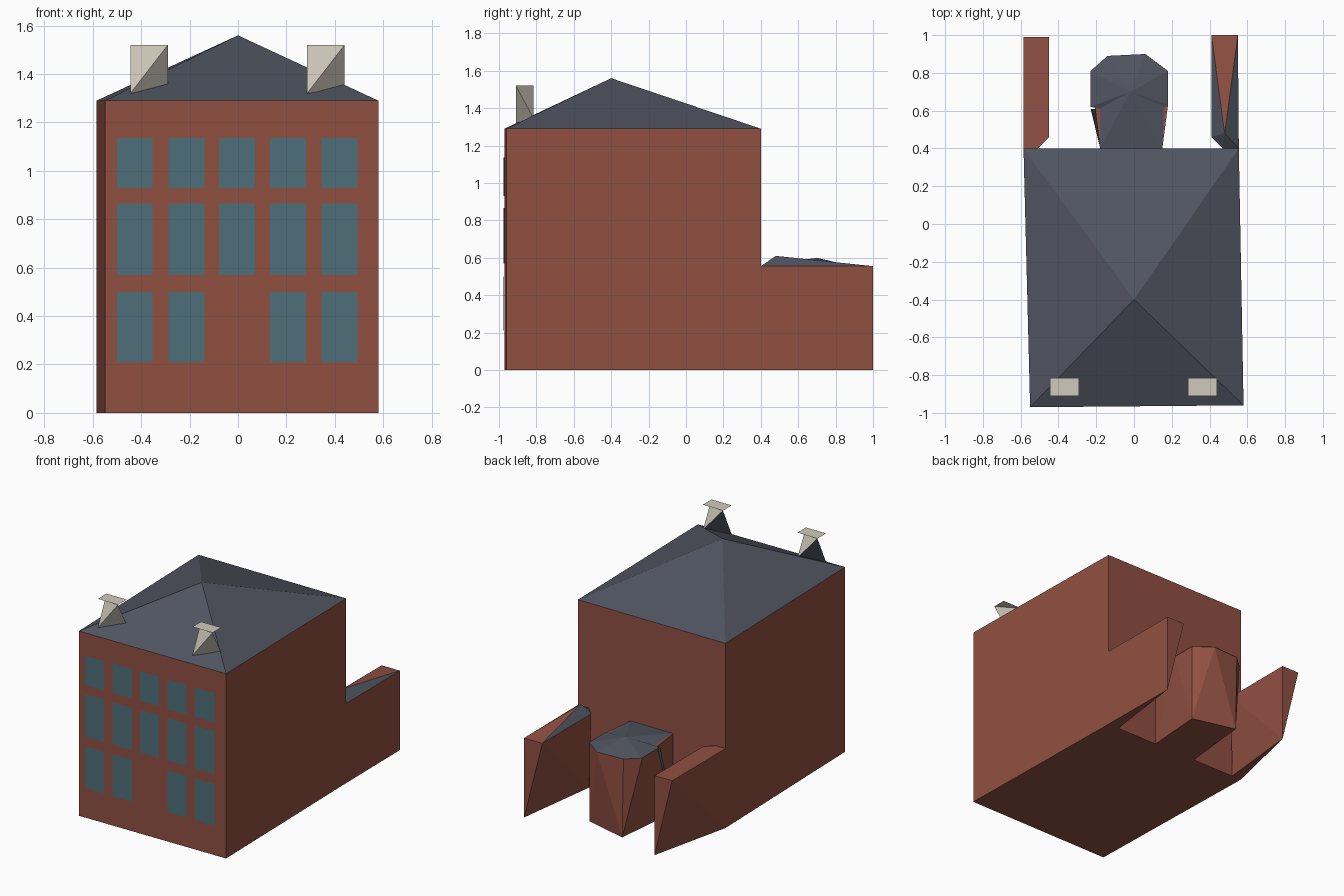
import bpy, bmesh
from mathutils import Vector

if "Cube" in bpy.data.objects:
    bpy.data.objects.remove(bpy.data.objects["Cube"])


def material(name, rgb):
    m = bpy.data.materials.new(name)
    m.diffuse_color = (*rgb, 1)
    m.use_nodes = True
    m.node_tree.nodes["Principled BSDF"].inputs["Base Color"].default_value = m.diffuse_color
    return m


BRICK = material("brick red", (0.282, 0.080, 0.054))
SLATE = material("slate grey", (0.082, 0.091, 0.119))
GLASS = material("window blue", (0.078, 0.158, 0.198))
CREAM = material("stone cream", (0.631, 0.591, 0.503))


def make(name, bm, *mats):
    me = bpy.data.meshes.new(name)
    bm.to_mesh(me)
    bm.free()
    for m in mats:
        me.materials.append(m)
    ob = bpy.data.objects.new(name, me)
    bpy.context.collection.objects.link(ob)
    return ob


def at(points, z):
    return [(x, y, z) for x, y in points]


def hull(name, pts, mat):
    """Closed solid around the given corners."""
    bm = bmesh.new()
    for p in pts:
        bm.verts.new(p)
    bmesh.ops.convex_hull(bm, input=bm.verts)
    bmesh.ops.dissolve_limit(bm, angle_limit=0.01, verts=bm.verts, edges=bm.edges)
    bmesh.ops.recalc_face_normals(bm, faces=bm.faces)
    return make(name, bm, mat)


def fan(name, ring, z, apex, *mats):
    """Hipped roof: counter-clockwise eave outline joined to a peak."""
    bm = bmesh.new()
    vs = [bm.verts.new(p) for p in at(ring, z)]
    top = bm.verts.new(apex)
    for a, b in zip(vs, vs[1:] + vs[:1]):
        bm.faces.new((a, b, top))
    return make(name, bm, *mats)


def plate(name, corners, *mats):
    bm = bmesh.new()
    bm.faces.new([bm.verts.new(c) for c in corners])
    return make(name, bm, *mats)


# Main house block and its pyramid roof
base = [(-0.55, -0.97), (0.58, -0.96), (0.555, 0.40), (-0.585, 0.40)]
hull("house_walls", at(base, 0) + at(base, 1.29), BRICK)
fan("main_roof", base, 1.29, (0, -0.40, 1.56), SLATE)

# Rear wings, each narrowing to an edge at the foot of its free end
WING = 0.555
left_top = [(-0.585, 0.40), (-0.51, 0.40), (-0.45, 0.46), (-0.45, 0.99), (-0.585, 0.99)]
hull("left_wing", at(left_top, WING)
     + at([(-0.585, 0.40), (-0.51, 0.40), (-0.45, 0.99)], 0), BRICK)
right_top = [(0.47, 0.40), (0.555, 0.40), (0.55, 1.0), (0.41, 1.0), (0.41, 0.46)]
hull("right_wing", at(right_top, WING)
     + at([(0.47, 0.40), (0.555, 0.40), (0.55, 1.0)], 0), BRICK)
cap = fan("right_wing_roof", right_top, WING, (0.48, 0.48, 0.61), SLATE, BRICK)
for f in cap.data.polygons:                      # end slope is brick
    if f.center.y > 0.8:
        f.material_index = 1

# Rear bay with its low roof and a small side pane
bay_end = [(0.18, 0.63), (0.18, 0.81), (0.06, 0.90), (-0.14, 0.89), (-0.23, 0.81)]
bay_top = [(0.15, 0.40)] + bay_end + [(-0.18, 0.62), (-0.18, 0.40)]
hull("bay_walls", at(bay_top, 0.55)
     + at([(0.15, 0.40), (0.18, 0.81), (-0.13, 0.89), (-0.18, 0.40)], 0), BRICK)
fan("bay_roof", [(0.15, 0.40), (0.16, 0.62)] + bay_end
    + [(-0.23, 0.62), (-0.18, 0.61), (-0.18, 0.40)], 0.552, (-0.02, 0.70, 0.60), SLATE)
plate("bay_side_pane", [(-0.23, 0.61, 0.54), (-0.183, 0.61, 0.54), (-0.183, 0.42, 0.05)], GLASS)

# Chimneys: wedge stems with flat caps, rear underside in slate
for side, x in (("left", -0.445), ("right", 0.285)):
    w = 0.155
    f, b, t = -0.91, -0.815, 1.52
    stem = hull(side + "_chimney", [(x, f, 1.32), (x + w, b, 1.345),
                                    (x, b, t), (x + w, f, t)], CREAM)
    stem.data.materials.append(SLATE)
    for p in stem.data.polygons:
        if p.normal.x < -0.2 and p.normal.z < 0.3 and p.normal.y > 0:
            p.material_index = 1
    plate(side + "_chimney_cap", [(x, f, t), (x + w, f, t), (x + w, b, t), (x, b, t)], CREAM)

# Front windows: thin plates with inset panes, following the wall
ROWS = [(0.21, 0.50), (0.57, 0.865), (0.93, 1.135)]
COLS = [-0.427, -0.213, -0.004, 0.207, 0.42]
bm = bmesh.new()
for r, (z0, z1) in enumerate(ROWS):
    for c, x in enumerate(COLS):
        if r == 0 and c == 2:
            continue
        x0, x1 = x - 0.074, x + 0.074
        pts = [(x0, z0), (x1, z0), (x1, z1), (x0, z1)]
        pane = bm.faces.new([bm.verts.new((px, -0.97 + 0.00885 * (px + 0.55) - 0.006, pz))
                             for px, pz in pts])
        bmesh.ops.inset_individual(bm, faces=[pane], thickness=0.007)
        pane.material_index = 1
make("front_windows", bm, CREAM, GLASS)
